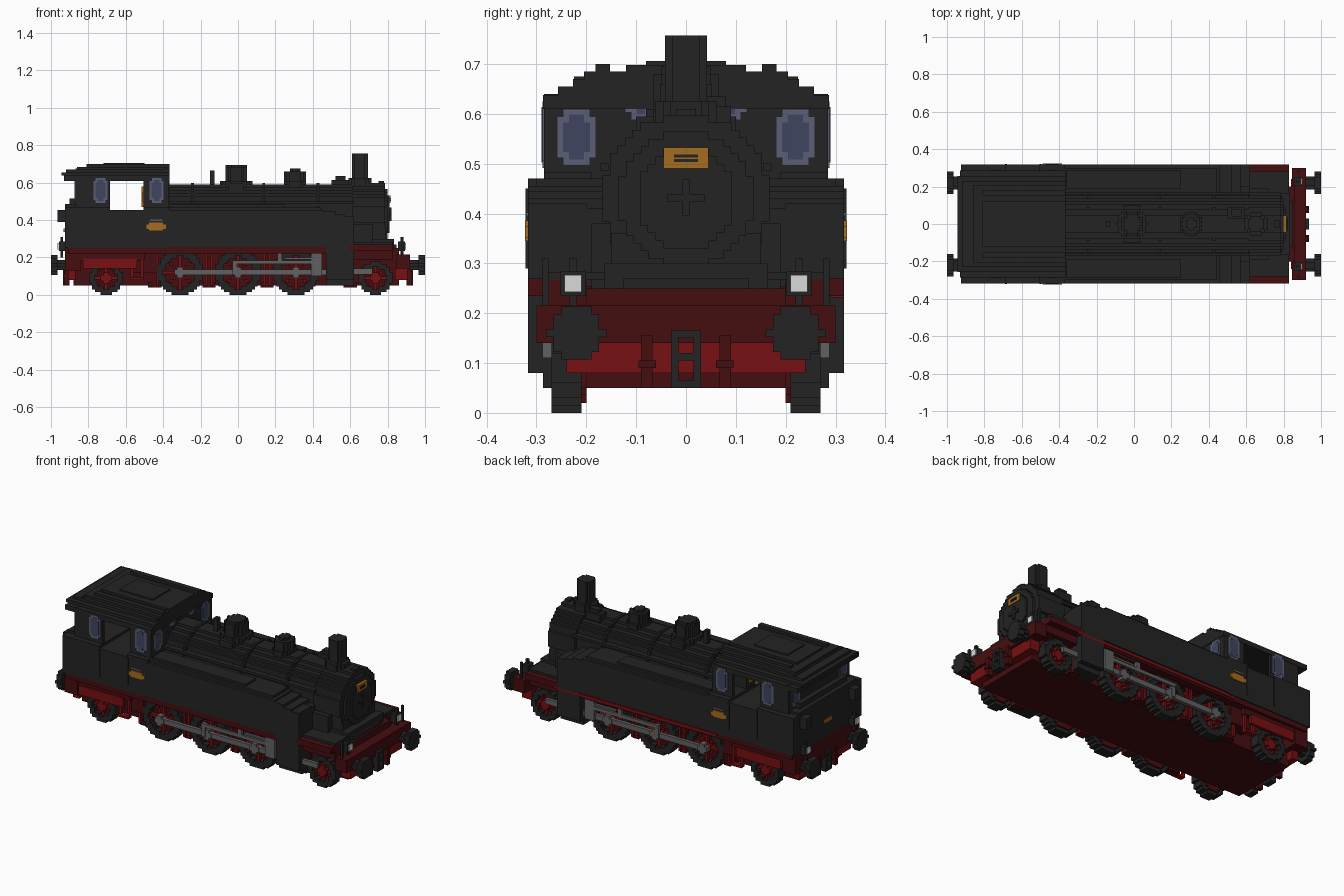
import bpy, bmesh, math
from mathutils import Matrix, Vector

if "Cube" in bpy.data.objects:
    bpy.data.objects.remove(bpy.data.objects["Cube"], do_unlink=True)

V = 0.015  # size of one block step


def colour(name, r, g, b):
    m = bpy.data.materials.new(name)
    m.diffuse_color = (r, g, b, 1)
    m.use_nodes = True
    m.node_tree.nodes["Principled BSDF"].inputs["Base Color"].default_value = (r, g, b, 1)
    return m


BLACK = colour("soot black", 0.017, 0.017, 0.017)
DARK = colour("dark red", 0.060, 0.004, 0.005)
RED = colour("bright red", 0.19, 0.005, 0.006)
GOLD = colour("brass", 0.38, 0.15, 0.015)
STEEL = colour("steel grey", 0.12, 0.12, 0.12)
WHITE = colour("lamp white", 0.70, 0.70, 0.70)
GLASS = colour("window blue", 0.050, 0.060, 0.120)
FRAME = colour("window frame blue", 0.105, 0.110, 0.180)


def part(name, mat, boxes, mirror=False):
    """One object from boxes (x0, x1, y0, y1, z0, z1), optionally mirrored in y."""
    boxes = list(boxes)
    if mirror:
        boxes += [(a, b, -d, -c, e, f) for a, b, c, d, e, f in boxes]
    bm = bmesh.new()
    for x0, x1, y0, y1, z0, z1 in boxes:
        mid = Vector((x0 + x1, y0 + y1, z0 + z1)) / 2
        size = Matrix.Diagonal((x1 - x0, y1 - y0, z1 - z0, 1))
        bmesh.ops.create_cube(bm, size=1, matrix=Matrix.Translation(mid) @ size)
    me = bpy.data.meshes.new(name)
    bm.to_mesh(me)
    bm.free()
    me.materials.append(mat)
    ob = bpy.data.objects.new(name, me)
    bpy.context.collection.objects.link(ob)
    return ob


def disc(axis, a, b, c, d, r, hole=0.0):
    """Stepped disc or ring along an axis from a to b, centred on (c, d)."""
    n = max(2, round(2 * r / V))
    h = 2 * r / n
    out = []
    for i in range(n):
        t = -r + h * (i + 0.5)
        w = max(h / 2, round(math.sqrt(r * r - t * t) / h) * h)
        q = round(math.sqrt(max(0, hole * hole - t * t)) / h) * h
        spans = [(-w, -q), (q, w)] if q > 0 else [(-w, w)]
        for s, e in spans:
            lo, hi = d + t - h / 2, d + t + h / 2
            if axis == "x":
                out.append((a, b, c + s, c + e, lo, hi))
            elif axis == "y":
                out.append((c + s, c + e, a, b, lo, hi))
            else:
                out.append((c + s, c + e, lo, hi, a, b))
    return out


def oval(axis, plane, thick, c, z, w, h):
    """Stepped oval plate facing along x or y."""
    out = []
    for hw, hh in ((w, h - V), (w - V * 0.8, h)):
        a, b = (c - hw, c + hw), (plane - thick, plane + thick)
        out.append((*b, *a, z - hh, z + hh) if axis == "x" else (*a, *b, z - hh, z + hh))
    return out


# Underframe and running boards
part("main_frame", DARK, [(-0.88, 0.82, -0.20, 0.20, 0.05, 0.25),
                          (-0.91, 0.64, -0.27, 0.27, 0.235, 0.255),
                          (0.60, 0.845, -0.20, 0.20, 0.13, 0.25)])
part("running_board", DARK, [(-0.91, 0.48, 0.26, 0.312, 0.22, 0.26),
                             (0.60, 0.83, 0.20, 0.317, 0.235, 0.27),
                             (0.62, 0.83, 0.20, 0.28, 0.19, 0.235),
                             (-0.91, -0.84, 0.20, 0.30, 0.13, 0.235),
                             (-0.84, -0.50, 0.27, 0.295, 0.185, 0.235),
                             (-0.56, -0.43, 0.20, 0.27, 0.12, 0.235)], True)
part("rear_valance", RED, [(-0.83, -0.54, 0.285, 0.303, 0.14, 0.195)], True)
part("left_pipe", RED, [(-0.42, 0.64, 0.29, 0.317, 0.232, 0.245)])
part("brake_hangers", DARK, [b for x in (-0.445, -0.155, 0.155, 0.60)
     for b in ((x - 0.02, x + 0.02, 0.2, 0.25, 0.04, 0.2),
               (x - 0.035, x + 0.035, 0.2, 0.235, 0.04, 0.07))], True)
part("brake_rods", RED, [(x - 0.006, x + 0.006, 0.25, 0.262, 0.05, 0.24)
                         for x in (-0.46, -0.43, -0.17, -0.14, 0.14, 0.17)], True)
part("cab_step", RED, [(-0.575, -0.56, 0.275, 0.29, 0.08, 0.19),
                       (-0.52, -0.505, 0.275, 0.29, 0.08, 0.19),
                       (-0.575, -0.505, 0.275, 0.305, 0.08, 0.092)], True)

# Wheels with stepped rims and block spokes
AXLES = ((-0.705, 0.09), (-0.31, 0.12), (0.0, 0.12), (0.31, 0.12), (0.735, 0.09))
rims, webs, spokes = [], [], []
for x, r in AXLES:
    rims += disc("y", 0.21, 0.27, x, r, r, r - 0.035)
    webs += disc("y", 0.20, 0.235, x, r, r - 0.02)
    spokes += disc("y", 0.235, 0.268, x, r, 0.03)
    s = r - 0.03
    spokes += [(x - s, x + s, 0.235, 0.255, r - V / 2, r + V / 2),
               (x - V / 2, x + V / 2, 0.235, 0.255, r - s, r + s)]
    for k in range(2, int(s * 0.75 / V) + 1):
        for sx in (-1, 1):
            for sz in (-1, 1):
                cx, cz = x + sx * k * V, r + sz * k * V
                spokes.append((cx - V / 2, cx + V / 2, 0.235, 0.255, cz - V / 2, cz + V / 2))
part("wheel_rims", BLACK, rims, True)
part("wheel_webs", DARK, webs, True)
part("wheel_spokes", RED, spokes, True)

# Motion: rods, crosshead, slide bars
part("side_rods", STEEL, [(-0.29, 0.47, 0.27, 0.29, 0.105, 0.135),
                          (-0.03, 0.40, 0.29, 0.303, 0.165, 0.185),
                          (-0.03, -0.005, 0.28, 0.30, 0.105, 0.185),
                          (0.21, 0.42, 0.285, 0.303, 0.22, 0.245),
                          (0.21, 0.235, 0.285, 0.303, 0.165, 0.245),
                          (0.39, 0.45, 0.28, 0.303, 0.10, 0.23),
                          (0.25, 0.40, 0.285, 0.30, 0.19, 0.20),
                          (0.62, 0.72, 0.27, 0.288, 0.11, 0.14)], True)
part("rod_pins", STEEL, [b for x in (-0.31, 0, 0.31)
                         for b in disc("y", 0.262, 0.296, x, 0.12, 0.03)], True)
part("cylinders", BLACK, [(0.47, 0.62, 0.20, 0.317, 0.08, 0.42),
                          (0.47, 0.62, 0.20, 0.287, 0.05, 0.08)], True)

# Side tanks with a stepped front and a raised lid
part("side_tanks", BLACK, [(-0.40, 0.46, 0.10, 0.317, 0.255, 0.455),
                           (-0.40, 0.44, 0.12, 0.30, 0.455, 0.47),
                           (0.46, 0.52, 0.10, 0.317, 0.255, 0.445),
                           (0.52, 0.57, 0.10, 0.317, 0.255, 0.43),
                           (0.57, 0.62, 0.10, 0.317, 0.255, 0.41),
                           (-0.36, 0.25, 0.19, 0.285, 0.47, 0.482),
                           (0.62, 0.72, 0.10, 0.19, 0.25, 0.38)], True)

# Boiler and smokebox
part("boiler", BLACK, disc("x", -0.38, 0.63, 0, 0.43, 0.16))
part("boiler_bands", BLACK, [b for x in (-0.25, 0.13, 0.42)
                             for b in disc("x", x, x + V, 0, 0.43, 0.168)])
part("smokebox", BLACK, disc("x", 0.61, 0.785, 0, 0.43, 0.168))
part("smokebox_door", BLACK, disc("x", 0.785, 0.80, 0, 0.43, 0.135)
     + disc("x", 0.80, 0.81, 0, 0.43, 0.10)
     + [(0.81, 0.82, -0.037, 0.037, 0.424, 0.439), (0.81, 0.82, -0.0075, 0.0075, 0.395, 0.468)])
part("smokebox_saddle", BLACK, [(0.61, 0.83, -0.28, 0.28, 0.268, 0.283),
                                (0.61, 0.835, -0.165, 0.165, 0.25, 0.30),
                                (0.61, 0.848, -0.125, 0.125, 0.23, 0.27),
                                (0.61, 0.79, -0.15, 0.15, 0.28, 0.36)])
part("number_plate", GOLD, [(0.80, 0.815, -0.045, 0.045, 0.49, 0.532)])
part("plate_slots", BLACK, [(0.81, 0.818, -0.024, 0.024, z, z + 0.006) for z in (0.503, 0.512)])

# Chimney, domes and fittings along the boiler top
part("chimney", BLACK, disc("z", 0.57, 0.757, 0.652, 0, 0.042)
     + disc("z", 0.57, 0.625, 0.652, 0, 0.062))
part("steam_dome", BLACK, disc("z", 0.56, 0.61, -0.01, 0, 0.08)
     + disc("z", 0.60, 0.68, -0.01, 0, 0.065) + disc("z", 0.68, 0.695, -0.01, 0, 0.05))
part("sand_dome", BLACK, disc("z", 0.56, 0.605, 0.305, 0, 0.065)
     + disc("z", 0.60, 0.66, 0.305, 0, 0.052) + disc("z", 0.66, 0.676, 0.305, 0, 0.035))
part("whistle", BLACK, [(-0.15, -0.125, -0.015, 0.015, 0.57, 0.665)])
part("bell", BLACK, [(0.50, 0.59, 0.03, 0.09, 0.57, 0.615), (0.52, 0.575, 0.04, 0.08, 0.615, 0.635),
                     (0.75, 0.78, -0.02, 0.02, 0.58, 0.61)])
part("boiler_pipes", BLACK, [(-0.37, 0.62, 0.155, 0.172, 0.485, 0.50),
                             (-0.05, 0.03, 0.06, 0.10, 0.54, 0.595)], True)

# Cab and rear bunker
part("cab_base", BLACK, [(-0.925, -0.38, -0.317, 0.317, 0.25, 0.455),
                         (-0.925, -0.685, -0.317, 0.317, 0.455, 0.47),
                         (-0.505, -0.37, -0.317, 0.317, 0.455, 0.47),
                         (-0.925, -0.85, -0.27, 0.27, 0.47, 0.485),
                         (-0.90, -0.85, -0.22, 0.22, 0.485, 0.515)])
part("cab_side_panels", BLACK, [(-0.87, -0.685, 0.27, 0.285, 0.47, 0.63),
                                (-0.505, -0.37, 0.27, 0.285, 0.47, 0.63)], True)
part("cab_end_walls", BLACK, [(x, x + V, -w, w, a, b) for x in (-0.87, -0.385)
                              for w, a, b in ((0.285, 0.46, 0.64), (0.225, 0.64, 0.675))])
part("cab_roof", BLACK, [(-0.93, -0.365, -0.287, 0.287, 0.61, 0.638),
                         (-0.945, -0.365, -0.257, 0.257, 0.638, 0.655),
                         (-0.92, -0.365, -0.227, 0.227, 0.655, 0.67),
                         (-0.86, -0.365, -0.205, 0.205, 0.67, 0.685),
                         (-0.81, -0.365, -0.12, 0.12, 0.685, 0.698)])
part("roof_rails", BLACK, [(-0.81, -0.365, 0.152, 0.182, 0.685, 0.70)], True)
part("roof_hatch", BLACK, [(-0.72, -0.50, -0.08, 0.08, 0.698, 0.706)])
part("backhead", BLACK, [(-0.50, -0.385, -0.15, 0.15, 0.455, 0.59)])
part("backhead_gauges", GOLD, [(-0.515, -0.50, 0.04, 0.07, 0.47, 0.58),
                               (-0.51, -0.50, 0.10, 0.13, 0.50, 0.55)], True)

# Windows: frame plate with a slightly prouder pane
for name, mat, t, k in (("window_frames", FRAME, 0.0105, 0.0), ("window_panes", GLASS, 0.012, 0.011)):
    plates = []
    for x in (-0.735, -0.435):
        plates += oval("y", 0.2775, t, x, 0.558, 0.038 - k, 0.067 - k)
    for x in (-0.8625, -0.3775):
        plates += oval("x", x, t, 0.22, 0.553, 0.038 - k, 0.056 - k)
        plates += oval("x", x, t, 0.09, 0.622, 0.031 - k, 0.033 - k)
    part(name, mat, plates, True)

# Brass side plates
part("side_plates", GOLD, [(-0.49, -0.385, 0.31, 0.323, 0.352, 0.375),
                           (-0.475, -0.40, 0.31, 0.323, 0.345, 0.386)], True)
part("side_plate_caps", STEEL, [(-0.47, -0.405, 0.31, 0.321, 0.395, 0.402)], True)
part("rear_plate", GOLD, [(-0.932, -0.92, -0.035, 0.035, 0.335, 0.355)])
part("cab_handrails", BLACK, [(x, x + 0.01, 0.30, 0.322, 0.29, 0.45) for x in (-0.69, -0.505)], True)

# Buffer beams, buffers, couplings and lamps at both ends
part("front_beam", DARK, [(0.845, 0.92, -0.30, 0.30, 0.14, 0.215),
                          (0.82, 0.86, -0.20, 0.20, 0.05, 0.25)])
part("front_beam_skirt", RED, [(0.84, 0.905, -0.24, 0.24, 0.08, 0.14)])
part("rear_beam", DARK, [(-0.925, -0.88, -0.30, 0.30, 0.13, 0.25)])
part("rear_beam_skirt", RED, [(-0.91, -0.87, -0.24, 0.24, 0.08, 0.13)])
for end, s in (("front", 1), ("rear", -1)):
    def at(boxes):
        return [(min(a * s, b * s), max(a * s, b * s), *rest) for a, b, *rest in boxes]
    part(end + "_buffers", BLACK, at(disc("x", 0.965, 1.0, 0.22, 0.16, 0.053)
         + disc("x", 0.90, 0.965, 0.22, 0.16, 0.026)), True)
    part(end + "_coupling", BLACK, at([(0.90, 0.935, 0.015, 0.03, 0.05, 0.165)]), True)
    part(end + "_coupling_links", BLACK, at([(0.90, 0.935, -0.03, 0.03, z, z + V)
                                             for z in (0.05, 0.105, 0.15)]))
    part(end + "_hoses", DARK, at([(0.90, 0.93, 0.067, 0.09, 0.05, 0.155),
                                   (0.90, 0.935, 0.06, 0.095, 0.09, 0.105)]), True)
    lx = 0.88 if s == 1 else 0.945
    part(end + "_lamps", BLACK, at([(lx - 0.025, lx + 0.012, 0.202, 0.252, 0.235, 0.285),
                                    (lx - 0.01, lx + 0.005, 0.22, 0.235, 0.20, 0.31)]), True)
    part(end + "_lamp_lenses", WHITE, at(disc("x", lx + 0.01, lx + 0.019, 0.227, 0.26, 0.017)), True)
part("front_handrails", BLACK, [(0.872, 0.885, 0.275, 0.288, 0.21, 0.31)], True)
part("rear_upper_lamps", BLACK, [(-0.965, -0.92, 0.20, 0.255, 0.39, 0.455)], True)
